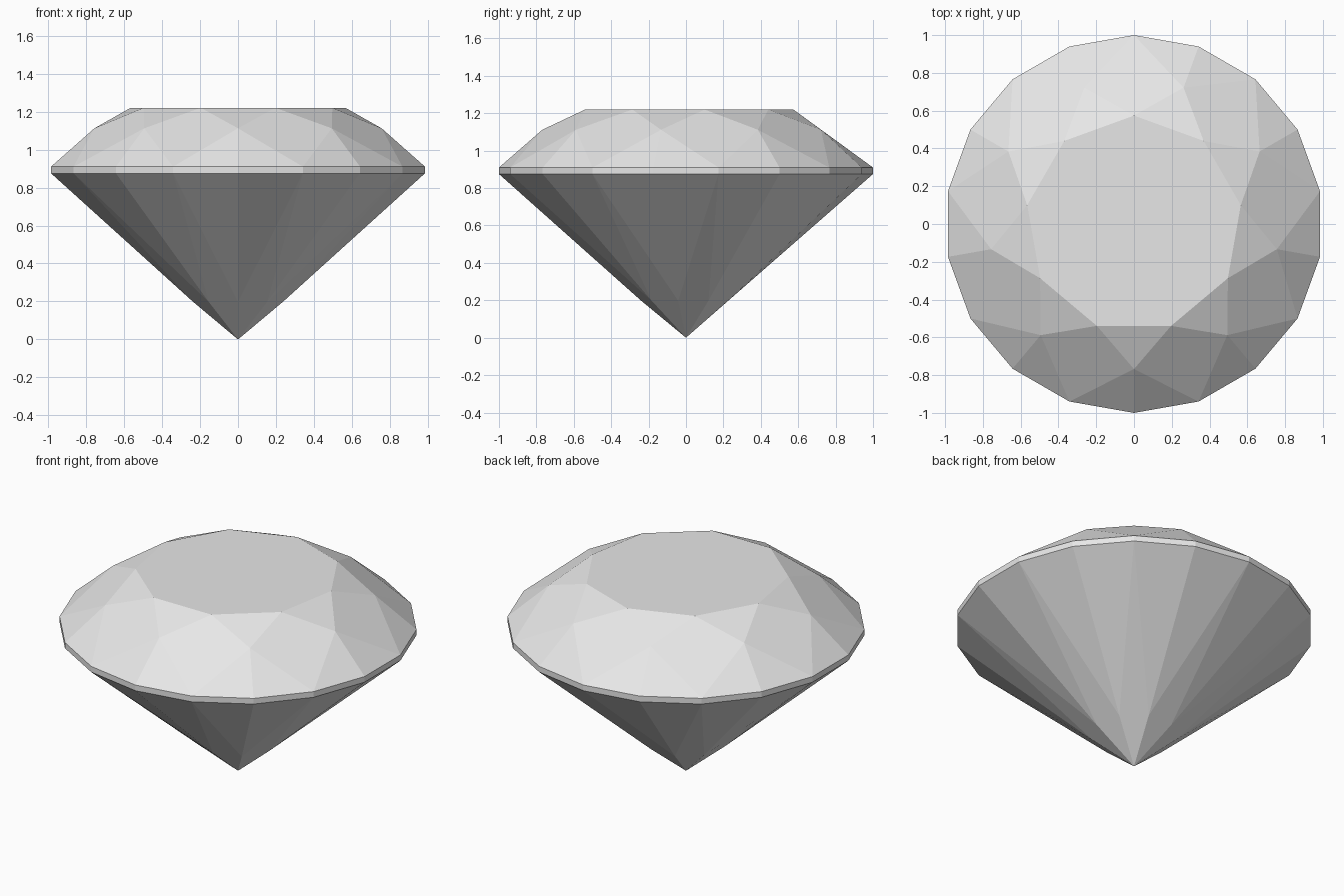
import bpy
import bmesh
from math import radians, sin, cos

if "Cube" in bpy.data.objects:
    bpy.data.objects.remove(bpy.data.objects["Cube"])

FOLD = 9             # symmetry of the cut
STEP = 360 / FOLD

# Single material
stone = bpy.data.materials.new("pale_grey_stone")
stone.use_nodes = True
colour = (0.8, 0.8, 0.8, 1)
stone.diffuse_color = colour
stone.node_tree.nodes["Principled BSDF"].inputs["Base Color"].default_value = colour

bm = bmesh.new()


def ring(radius, z, count, start):
    """Evenly spaced vertices, starting at an angle in degrees."""
    angles = [radians(start + 360 * i / count) for i in range(count)]
    return [bm.verts.new((radius * cos(a), radius * sin(a), z)) for a in angles]


table = ring(0.574, 1.22, FOLD, 90)
crown = ring(0.768, 1.112, FOLD, 90 + STEP / 2)
girdle_top = ring(1.0, 0.91, 2 * FOLD, 90)
girdle_low = ring(1.0, 0.875, 2 * FOLD, 90)
pavilion = ring(0.24, 0.198, FOLD, 90 + STEP / 2)
culet = bm.verts.new((0, 0, 0))

# Flat table on top
bm.faces.new(table)

for i in range(FOLD):
    nxt = (i + 1) % FOLD
    a, b, c = 2 * i, 2 * i + 1, (2 * i + 2) % (2 * FOLD)
    # Crown: star, kite and the two upper girdle facets
    bm.faces.new((table[i], crown[i], table[nxt]))
    bm.faces.new((table[i], crown[i - 1], girdle_top[a], crown[i]))
    bm.faces.new((crown[i], girdle_top[a], girdle_top[b]))
    bm.faces.new((crown[i], girdle_top[b], girdle_top[c]))
    # Girdle band
    for p, q in ((a, b), (b, c)):
        bm.faces.new((girdle_top[p], girdle_low[p], girdle_low[q], girdle_top[q]))
    # Pavilion: the two lower girdle facets and the main kite
    bm.faces.new((pavilion[i], girdle_low[b], girdle_low[a]))
    bm.faces.new((pavilion[i], girdle_low[c], girdle_low[b]))
    bm.faces.new((culet, pavilion[i], girdle_low[a], pavilion[i - 1]))

bmesh.ops.recalc_face_normals(bm, faces=bm.faces)
mesh = bpy.data.meshes.new("cut_gem")
bm.to_mesh(mesh)
bm.free()
mesh.materials.append(stone)
gem = bpy.data.objects.new("cut_gem", mesh)
bpy.context.collection.objects.link(gem)
